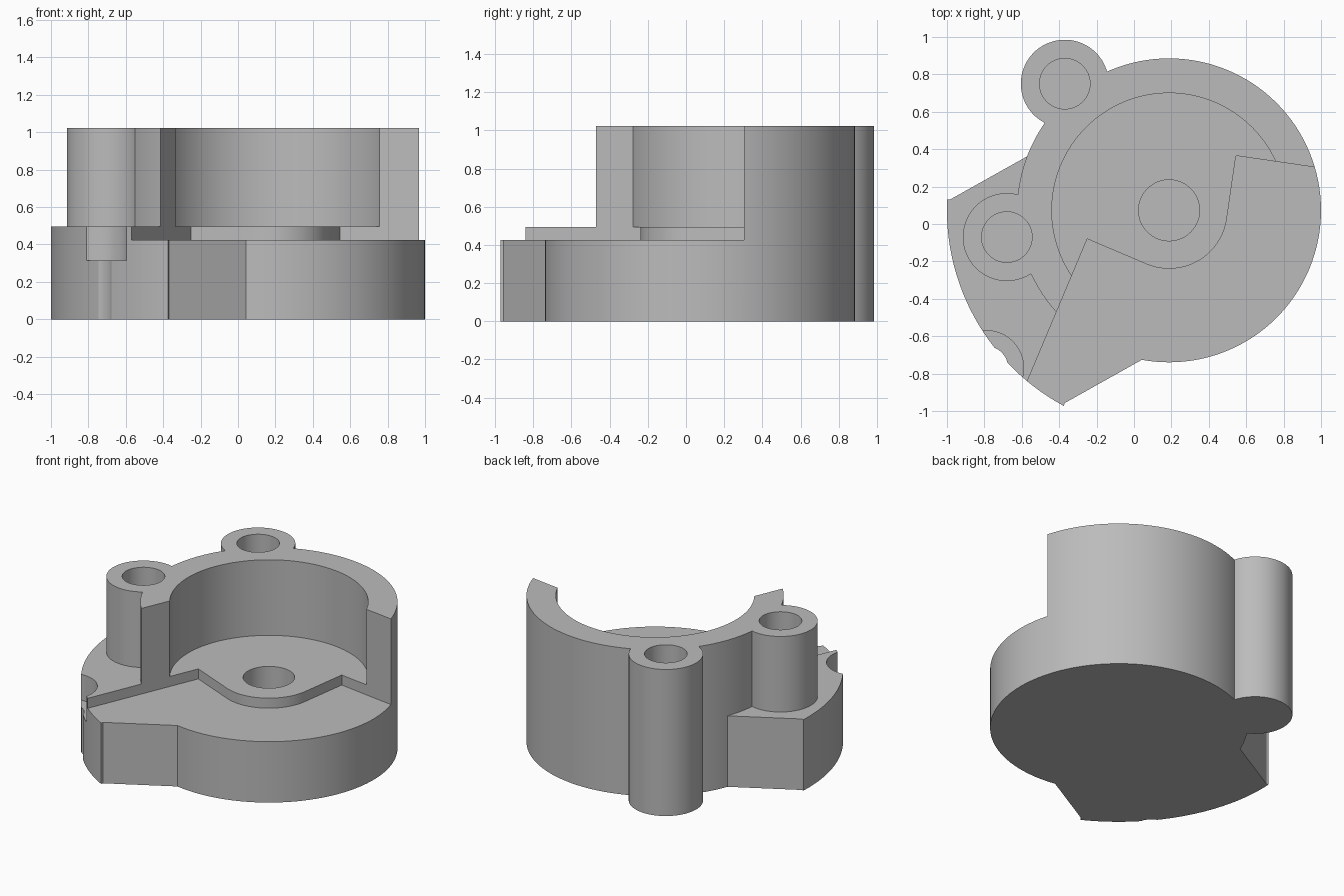
import bpy, bmesh, math

if "Cube" in bpy.data.objects:
    bpy.data.objects.remove(bpy.data.objects["Cube"])

CX, CY = 0.1875, 0.073           # axis of the round housing
BASE, STEP, TOP = 0.495, 0.425, 1.022
SEG = 128

grey = bpy.data.materials.new("plain grey")
grey.diffuse_color = (0.5, 0.5, 0.5, 1)
grey.use_nodes = True
grey.node_tree.nodes["Principled BSDF"].inputs["Base Color"].default_value = grey.diffuse_color


def arc(cx, cy, r, a0, a1, n):
    return [(cx + r * math.cos(math.radians(a0 + (a1 - a0) * i / n)),
             cy + r * math.sin(math.radians(a0 + (a1 - a0) * i / n))) for i in range(n + 1)]


def prism(name, pts, z0, z1):
    """Extrude a flat outline from z0 to z1."""
    bm = bmesh.new()
    face = bm.faces.new([bm.verts.new((x, y, z0)) for x, y in pts])
    ext = bmesh.ops.extrude_face_region(bm, geom=[face])
    bmesh.ops.translate(bm, vec=(0, 0, z1 - z0),
                        verts=[g for g in ext["geom"] if isinstance(g, bmesh.types.BMVert)])
    bmesh.ops.recalc_face_normals(bm, faces=bm.faces)
    me = bpy.data.meshes.new(name)
    bm.to_mesh(me)
    bm.free()
    me.materials.append(grey)
    ob = bpy.data.objects.new(name, me)
    bpy.context.collection.objects.link(ob)
    return ob


def cylinder(name, x, y, r, z0, z1):
    return prism(name, arc(x, y, r, 0, 360, SEG)[:-1], z0, z1)


def combine(target, tool, operation):
    """Apply a boolean and remove the helper."""
    tool.hide_render = True
    mod = target.modifiers.new(operation, 'BOOLEAN')
    mod.operation, mod.solver, mod.object = operation, 'EXACT', tool
    bpy.ops.object.select_all(action='DESELECT')
    bpy.context.view_layer.objects.active = target
    target.select_set(True)
    bpy.ops.object.modifier_apply(modifier=mod.name)
    bpy.data.objects.remove(tool)


# Round housing body
housing = cylinder("housing", CX, CY, 0.8125, 0, TOP)

# Low side flange with its curved outer edge
outline = arc(CX, CY, 1.1875, 177.2, 241.7, 48)
outline += [(-0.37, -0.957), (0.06, -0.716), (CX, CY), (-0.56, 0.368), (-0.985, 0.13)]
combine(housing, prism("flange", outline, 0, BASE), 'UNION')

# Screw bosses: one full height, one standing on the flange
bosses = [(-0.37, 0.75, 0.0), (-0.68, -0.07, 0.2)]
for x, y, z in bosses:
    combine(housing, cylinder("screw_boss", x, y, 0.235, z, TOP), 'UNION')

# Main bore, open front with stepped floor, and blind holes
combine(housing, cylinder("bore", CX, CY, 0.627, BASE, 1.3), 'DIFFERENCE')
front = [(-0.725, -1.208), (-0.25, -0.08)]
front += arc(CX, CY, 0.312, -112, -9, 40)
front += [(0.545, 0.365), (1.1, 0.284), (1.1, -1.208)]
combine(housing, prism("front_opening", front, STEP, 1.3), 'DIFFERENCE')
for x, y, z in bosses:
    combine(housing, cylinder("screw_hole", x, y, 0.135, 0.315, 1.3), 'DIFFERENCE')
combine(housing, cylinder("shaft_hole", CX, CY, 0.163, 0.12, 1.3), 'DIFFERENCE')

# Counterbored screw notch at the flange edge
for r, z in ((0.2, 0.315), (0.117, -0.1)):
    combine(housing, cylinder("edge_notch", -0.79, -0.77, r, z, 1.3), 'DIFFERENCE')

bpy.ops.object.shade_smooth_by_angle(angle=math.radians(25))
